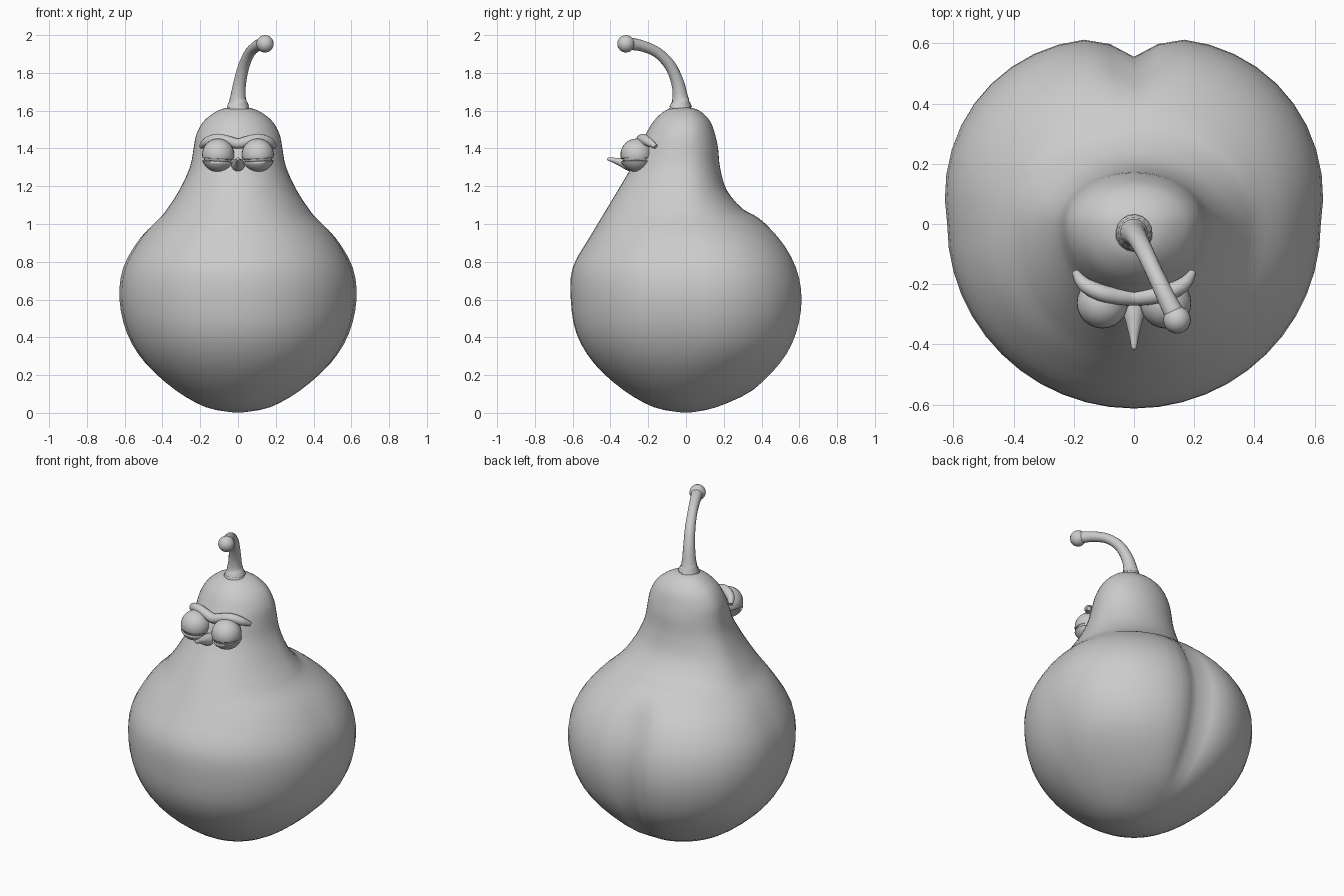
import bpy, bmesh, math
from mathutils import Vector, Matrix

if "Cube" in bpy.data.objects:
    bpy.data.objects.remove(bpy.data.objects["Cube"])


def finish(name, bm, angle=50):
    bmesh.ops.recalc_face_normals(bm, faces=bm.faces)
    me = bpy.data.meshes.new(name)
    bm.to_mesh(me)
    bm.free()
    ob = bpy.data.objects.new(name, me)
    bpy.context.collection.objects.link(ob)
    bpy.context.view_layer.objects.active = ob
    for o in bpy.context.selected_objects:
        o.select_set(False)
    ob.select_set(True)
    bpy.ops.object.shade_smooth_by_angle(angle=math.radians(angle))
    return ob


def spline(rows, n):
    """Smooth curve through rows of any width."""
    p = [rows[0]] + list(rows) + [rows[-1]]
    out = []
    for i in range(1, len(p) - 2):
        for k in range(n):
            t = k / n
            out.append([0.5 * (2 * b + (c - a) * t + (2 * a - 5 * b + 4 * c - d) * t * t
                               + (3 * b - a - 3 * c + d) * t ** 3)
                        for a, b, c, d in zip(*p[i - 1:i + 3])])
    return out + [list(rows[-1])]


def skin(bm, rings):
    """Bridge rings of points and cap both ends."""
    vs = [[bm.verts.new(c) for c in r] for r in rings]
    n = len(vs[0])
    for a, b in zip(vs, vs[1:]):
        for i in range(n):
            j = (i + 1) % n
            bm.faces.new((a[i], a[j], b[j], b[i]))
    bm.faces.new(vs[0])
    bm.faces.new(vs[-1])


def tube(name, rows, n=4, segs=16):
    pts = spline(rows, n)
    bm = bmesh.new()
    rings = []
    for i, (x, y, z, r) in enumerate(pts):
        a, b = pts[max(i - 1, 0)], pts[min(i + 1, len(pts) - 1)]
        q = (Vector(b[:3]) - Vector(a[:3])).to_track_quat('Z', 'Y')
        rings.append([Vector((x, y, z)) + q @ Vector((r * math.cos(2 * math.pi * k / segs),
                      r * math.sin(2 * math.pi * k / segs), 0)) for k in range(segs)])
    skin(bm, rings)
    return finish(name, bm)


def step(a, b, x):
    t = min(max((x - a) / (b - a), 0), 1)
    return t * t * (3 - 2 * t)


# Pear body: height, front depth, half width, back depth
profile = [(0.003, .03, .03, .03), (0.03, .17, .17, .16), (0.12, .33, .33, .36), (0.26, .485, .485, .50),
           (0.42, .58, .58, .58), (0.60, .61, .62, .61), (0.77, .60, .60, .58), (0.93, .51, .51, .49),
           (1.03, .45, .415, .39), (1.08, .42, .375, .30), (1.18, .36, .31, .215), (1.30, .29, .255, .18),
           (1.40, .25, .235, .17), (1.47, .215, .222, .155), (1.54, .175, .185, .13),
           (1.59, .125, .125, .085), (1.613, .08, .07, .04), (1.618, .04, .02, .005)]
bm = bmesh.new()
rings = []
N = 48
for z, f, s, b in spline(profile, 3):
    amount = step(0.05, 0.4, z) * (1 - step(0.85, 1.1, z))
    groove = step(0.02, 0.25, z) * (1 - step(0.85, 1.08, z))
    ring = []
    for k in range(N):
        a = 2 * math.pi * k / N
        x, y = s * math.sin(a), math.cos(a)
        y *= b if y > 0 else f
        phi = min(a, 2 * math.pi - a)
        g = 1.0
        if phi < math.pi / 2:
            g += 0.08 * amount * math.sin(2 * phi)
            g -= 0.09 * groove * math.exp(-(phi / 0.13) ** 2)
        ring.append((x * g, y * g, z))
    rings.append(ring)
skin(bm, rings)
finish("pear_body", bm, 60)

# Curved stem with a round end
tube("stem", [(0, -.028, 1.595, .068), (0, -.028, 1.622, .06), (0, -.03, 1.67, .042), (.01, -.045, 1.75, .034),
              (.032, -.085, 1.84, .03), (.065, -.155, 1.91, .028), (.105, -.24, 1.945, .03),
              (.14, -.31, 1.955, .034)])
bm = bmesh.new()
bmesh.ops.create_uvsphere(bm, u_segments=20, v_segments=12, radius=.046,
                          matrix=Matrix.Translation((.143, -.318, 1.954)))
finish("stem_end", bm)

# Brow ridge above the eyes
half = [(.195, -.16, 1.41, .012), (.165, -.20, 1.435, .024), (.11, -.228, 1.45, .028), (.05, -.24, 1.438, .028)]
tube("brow", [(-x, y, z, r) for x, y, z, r in half] + [(0, -.243, 1.425, .028)] + half[::-1])


# Eyeballs and eyelids
def eye_part(name, side, r, cut=None, keep_up=True):
    bm = bmesh.new()
    bmesh.ops.create_uvsphere(bm, u_segments=24, v_segments=16, radius=r)
    c = Vector((side * .105, -.262, 1.367))
    if cut is not None:
        bmesh.ops.bisect_plane(bm, geom=bm.verts[:] + bm.edges[:] + bm.faces[:], plane_co=(0, 0, cut),
                               plane_no=(-side * .06, 0, 1), clear_inner=keep_up, clear_outer=not keep_up)
    bmesh.ops.translate(bm, verts=bm.verts, vec=c)
    ob = finish(name, bm)
    if cut is not None:
        m = ob.modifiers.new("thickness", 'SOLIDIFY')
        m.thickness = .008


for side, tag in ((-1, "left"), (1, "right")):
    eye_part("eyeball_" + tag, side, .079)
    eye_part("upper_lid_" + tag, side, .085, -.022, True)
    eye_part("lower_lid_" + tag, side, .083, -.034, False)

# Pointed nose
tube("nose", [(0, -.25, 1.305, .036), (0, -.30, 1.315, .034), (0, -.335, 1.325, .025),
              (0, -.38, 1.337, .014), (0, -.41, 1.344, .009), (0, -.417, 1.345, .003)], 3)
